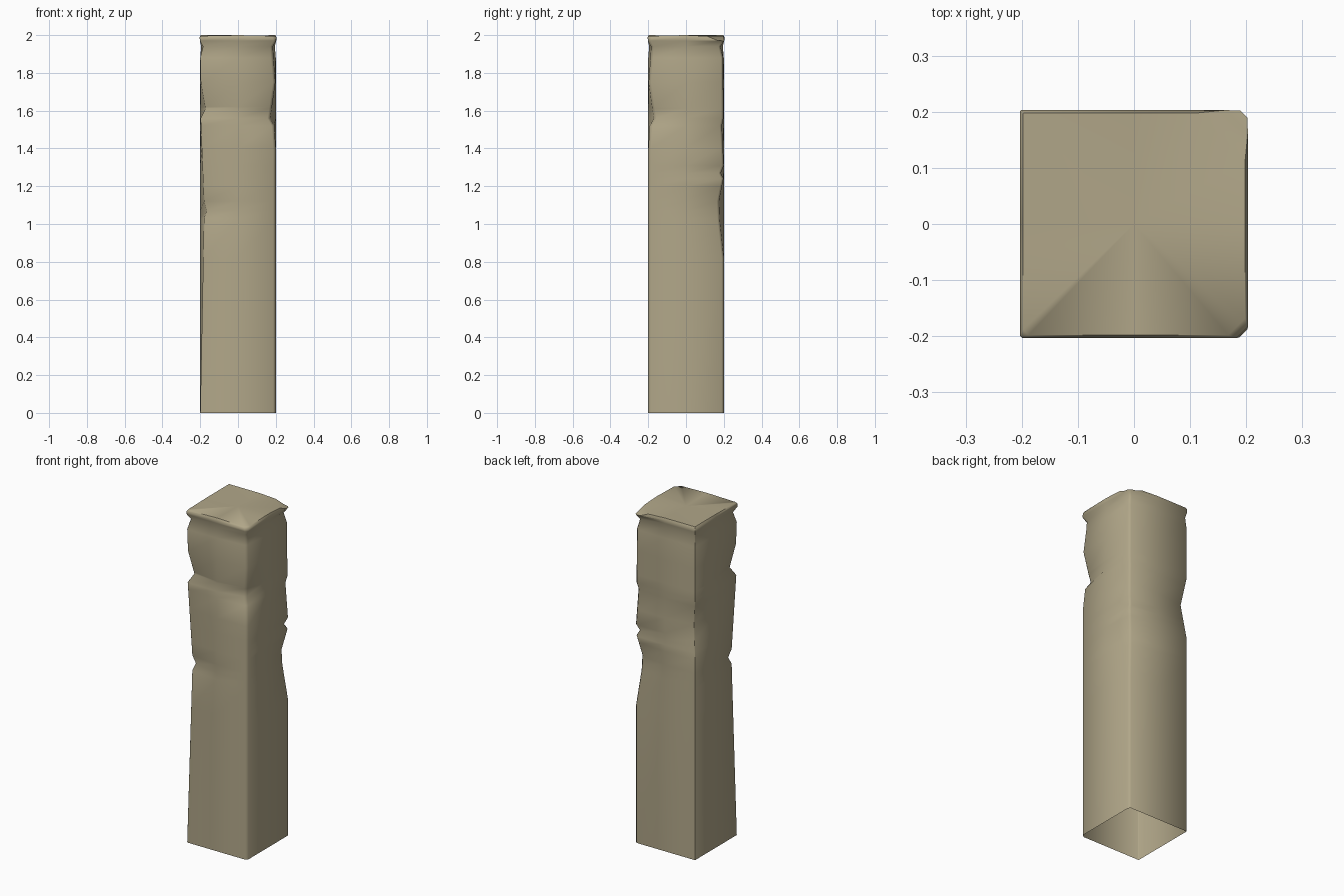
import bpy, bmesh

if "Cube" in bpy.data.objects:
    bpy.data.objects.remove(bpy.data.objects["Cube"])

# Weathered stone colour
stone = bpy.data.materials.new("weathered stone")
stone.diffuse_color = (0.44, 0.385, 0.25, 1)
stone.use_nodes = True
stone.node_tree.nodes["Principled BSDF"].inputs["Base Color"].default_value = stone.diffuse_color

# Each corner: direction, bevel width, and (height, inward dent) profile
CORNERS = [
    ((-1, -1), 0.004, [(0, 0), (1.03, .02), (1.07, .034), (1.12, .02), (1.56, .002),
                       (1.61, .028), (1.75, .003), (1.88, 0), (1.94, .01), (1.97, 0)]),
    ((1, -1), 0.014, [(0, 0), (1.40, 0), (1.52, .008), (1.56, .03), (1.62, .02),
                      (1.75, .002), (1.88, .012), (1.94, .01), (1.97, 0)]),
    ((1, 1), 0.012, [(0, 0), (.82, 0), (1.03, .022), (1.12, .025), (1.24, .002),
                     (1.27, .016), (1.31, 0), (1.52, .010), (1.56, .002), (1.88, .004),
                     (1.94, .012), (1.97, 0)]),
    ((-1, 1), 0.002, [(0, 0), (1.2, 0), (1.4, .022), (1.56, 0), (1.97, 0)]),
]


def sample(profile, z):
    for (z0, d0), (z1, d1) in zip(profile, profile[1:]):
        if z0 <= z <= z1:
            return d0 + (d1 - d0) * (z - z0) / (z1 - z0)
    return profile[-1][1]


def ring(bm, z, half, bevels=None, drops=(0, 0, 0, 0)):
    """Twelve points: two per corner plus one in the middle of each side."""
    verts = []
    for i, ((sx, sy), bev, prof) in enumerate(CORNERS):
        bev = bevels[i] if bevels else bev
        d = sample(prof, z)
        c = half - d
        a, b = (sx * c, sy * (c - bev)), (sx * (c - bev), sy * c)
        if sx * sy < 0:
            a, b = b, a
        verts += [bm.verts.new((*p, z - drops[i])) for p in (a, b)]
        mid = ((0, -half), (half, 0), (0, half), (-half, 0))[i]
        verts.append(bm.verts.new((*mid, z)))
    return verts


bm = bmesh.new()

# Shaft rings at every height where a corner changes
heights = sorted({z for c in CORNERS for z, d in c[2]})
rings = []
for z in heights:
    half = 0.202 if z > 1.96 else 0.195 if z > 1.9 else 0.2
    rings.append(ring(bm, z, half))

# Worn top edge with a broken back right corner
rings.append(ring(bm, 1.988, 0.203, (.004, .02, .04, .002), (0, 0, .015, 0)))
rings.append(ring(bm, 2.0, 0.198, (.01, .03, .085, .002), (.004, .004, .006, 0)))

for lo, hi in zip(rings, rings[1:]):
    for i in range(12):
        j = (i + 1) % 12
        bm.faces.new((lo[i], lo[j], hi[j], hi[i]))

# Slightly uneven top cap; the underside stays open
centre = bm.verts.new((0, 0, 1.996))
for i in range(12):
    bm.faces.new((rings[-1][i], rings[-1][(i + 1) % 12], centre))
bmesh.ops.recalc_face_normals(bm, faces=bm.faces)

mesh = bpy.data.meshes.new("stone_post")
bm.to_mesh(mesh)
bm.free()
mesh.materials.append(stone)
post = bpy.data.objects.new("stone_post", mesh)
bpy.context.collection.objects.link(post)
bpy.context.view_layer.objects.active = post
post.select_set(True)
bpy.ops.object.shade_smooth_by_angle(angle=0.9)
